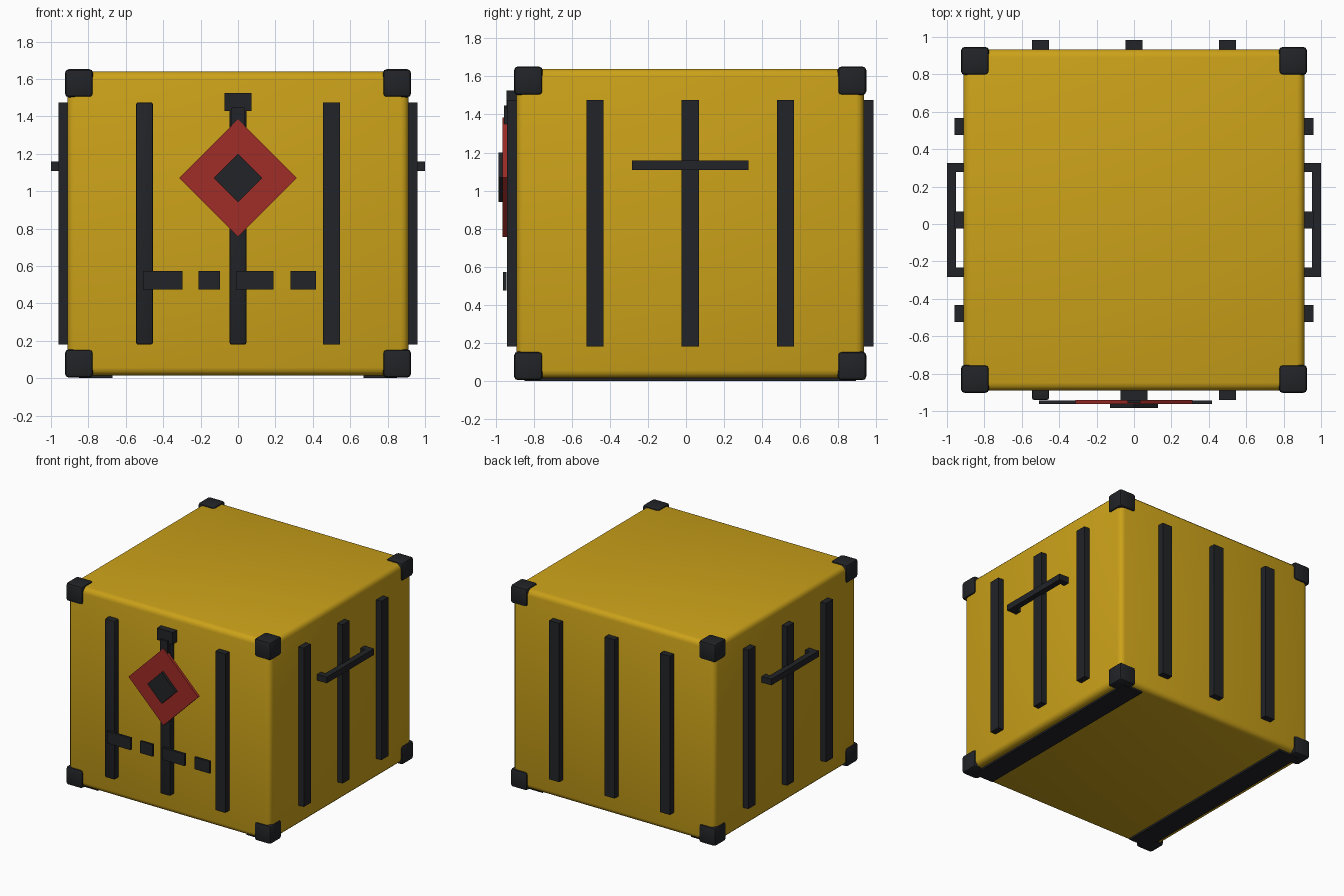
import bpy
from math import radians

if "Cube" in bpy.data.objects:
    bpy.data.objects.remove(bpy.data.objects["Cube"])

CY = 0.022  # depth centre of the crate body


def material(name, rgb):
    m = bpy.data.materials.new(name)
    m.diffuse_color = (*rgb, 1)
    m.use_nodes = True
    m.node_tree.nodes["Principled BSDF"].inputs["Base Color"].default_value = m.diffuse_color
    return m


YELLOW = material("yellow_paint", (0.60, 0.36, 0.01))
DARK = material("dark_metal", (0.016, 0.017, 0.02))
RED = material("red_sign", (0.35, 0.025, 0.02))


def box(name, x, y, z, mat, bevel=0, segments=2, spin=0):
    """Box from (min, max) ranges, optionally turned about y, with a bevel."""
    bpy.ops.mesh.primitive_cube_add(size=1, location=[sum(r) / 2 for r in (x, y, z)])
    ob = bpy.context.object
    ob.name = name
    ob.scale = [r[1] - r[0] for r in (x, y, z)]
    bpy.ops.object.transform_apply(location=False, rotation=False, scale=True)
    ob.rotation_euler.y = radians(spin)
    ob.data.materials.append(mat)
    if bevel:
        mod = ob.modifiers.new("Bevel", 'BEVEL')
        mod.width, mod.segments = bevel, segments
        bpy.ops.object.modifier_apply(modifier=mod.name)
        bpy.ops.object.shade_smooth_by_angle(angle=radians(35))
    return ob


def mid(c, half):
    return (c - half, c + half)


# Crate body
box("crate_body", (-0.912, 0.912), mid(CY, 0.912), (0.015, 1.64), YELLOW, 0.042, 3)

# Corner protectors
for sx in (-1, 1):
    for sy in (-1, 1):
        for z in (0.079, 1.577):
            box("corner_protector", mid(sx * 0.85, 0.075), mid(CY + sy * 0.85, 0.075),
                mid(z, 0.075), DARK, 0.02)

# Vertical ribs on all four sides
RIB_Z = (0.18, 1.475)
for c in (-0.5, 0, 0.5):
    box("back_rib", mid(c, 0.045), (0.91, 0.985), RIB_Z, DARK)
    front_z = (0.18, 1.45) if c == 0 else RIB_Z
    box("front_rib", mid(c, 0.045), (-0.941, -0.87), front_z, DARK, 0.01 if c < 0.1 else 0)
    for x in ((-0.96, -0.89), (0.89, 0.96)):
        box("side_rib", x, mid(CY + c, 0.045), RIB_Z, DARK)

# Carry handles: a bar on two posts
for s in (-1, 1):
    box("handle_bar", mid(s * 0.976, 0.024), mid(CY, 0.305), (1.108, 1.158), DARK)
    for e in (-1, 1):
        box("handle_post", mid(s * 0.93, 0.04), mid(CY + e * 0.28, 0.025), (1.108, 1.158), DARK)

# Latch at the top of the front
box("latch_block", mid(0, 0.071), (-0.943, -0.87), (1.428, 1.525), DARK)
box("latch_strap", mid(0, 0.035), (-0.956, -0.93), (0.95, 1.448), DARK)

# Diamond warning sign
for name, diag, y, mat in (("warning_sign", 0.314, (-0.963, -0.94), RED),
                           ("sign_center", 0.129, (-0.985, -0.955), DARK)):
    h = diag / 2 ** 0.5
    box(name, mid(0, h), y, mid(1.07, h), mat, spin=45)

# Row of marking plates
for x in ((-0.508, -0.297), (-0.21, -0.097), (-0.01, 0.19), (0.28, 0.418)):
    box("marking_plate", x, (-0.962, -0.943), (0.475, 0.573), DARK)

# Skids under the crate
for s in (-1, 1):
    box("skid", mid(s * 0.76, 0.09), mid(CY, 0.87), (0, 0.04), DARK)
